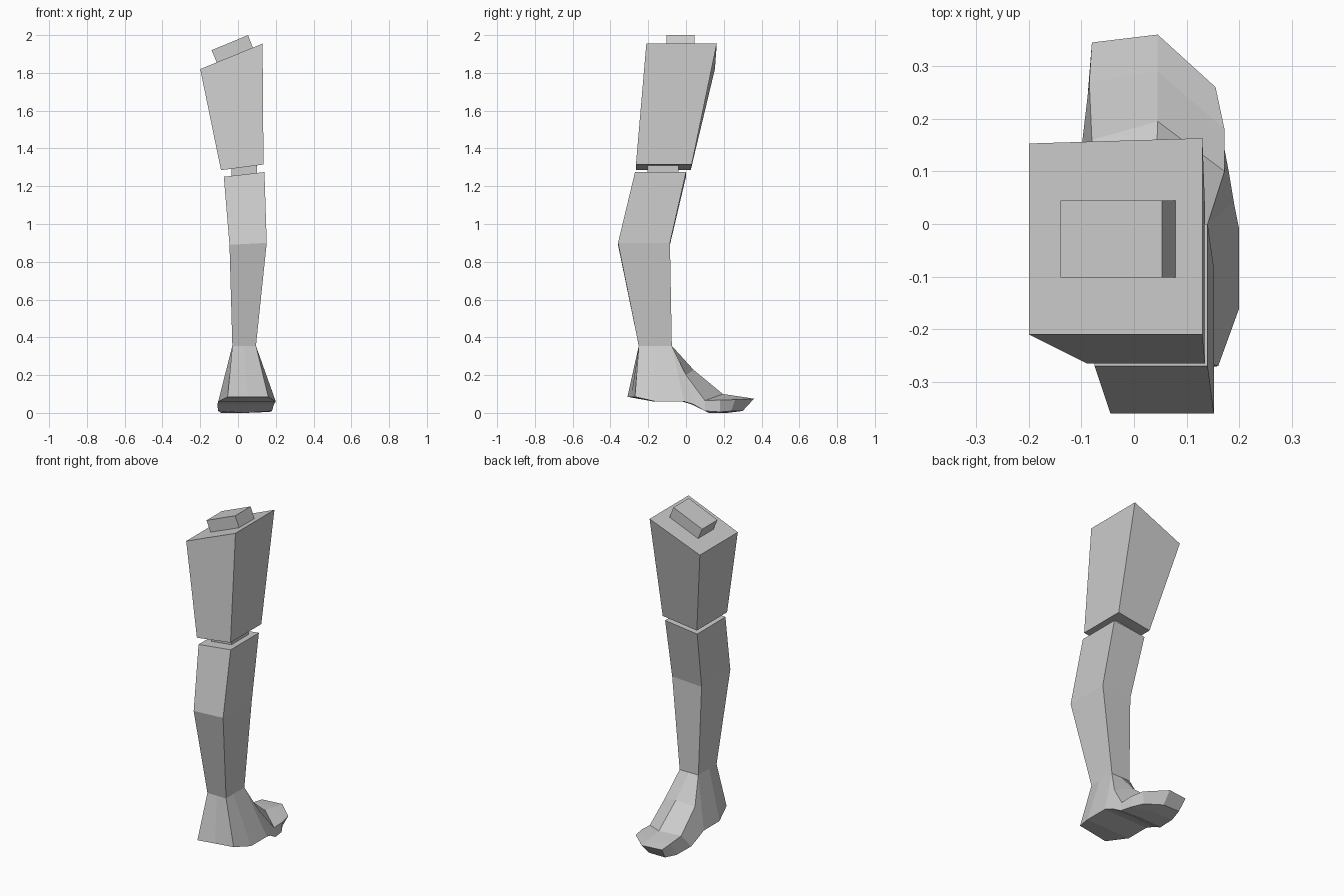
import bpy, bmesh


def loft(name, rings, fan_caps=False):
    """Skin a list of equal-length point rings and close both ends."""
    bm = bmesh.new()
    rows = [[bm.verts.new(p) for p in ring] for ring in rings]
    n = len(rows[0])
    for a, b in zip(rows, rows[1:]):
        for i in range(n):
            j = (i + 1) % n
            bm.faces.new((a[i], a[j], b[j], b[i]))
    for r in (rows[0], rows[-1]):
        if fan_caps:  # two quads meeting on the middle line
            bm.faces.new((r[0], r[1], r[4], r[5]))
            bm.faces.new((r[1], r[2], r[3], r[4]))
        else:
            bm.faces.new(r)
    bmesh.ops.remove_doubles(bm, verts=bm.verts, dist=0.0005)
    bmesh.ops.recalc_face_normals(bm, faces=bm.faces)
    mesh = bpy.data.meshes.new(name)
    bm.to_mesh(mesh)
    bm.free()
    obj = bpy.data.objects.new(name, mesh)
    bpy.context.collection.objects.link(obj)
    return obj


def slab(x0, z0, x1, z1, y0, y1, y1_left=None):
    """Four-point ring whose height tilts from the left to the right side."""
    yl = y1 if y1_left is None else y1_left
    return [(x0, y0, z0), (x1, y0, z1), (x1, y1, z1), (x0, yl, z0)]


# hip peg, tilted with the top of the thigh
loft("hip_peg", [slab(-0.14, 1.92, 0.053, 2.0, -0.102, 0.045),
                 slab(-0.11, 1.85, 0.08, 1.93, -0.102, 0.045)])

# thigh
loft("thigh", [slab(-0.20, 1.82, 0.13, 1.955, -0.21, 0.163, 0.153),
               slab(-0.09, 1.285, 0.135, 1.315, -0.265, 0.03, 0.025)])

# knee peg between thigh and shin
loft("knee_peg", [slab(-0.035, 1.30, 0.10, 1.318, -0.205, -0.04),
                  slab(-0.035, 1.25, 0.10, 1.262, -0.205, -0.04)])

# shin with the calf bulge
loft("shin", [slab(-0.075, 1.25, 0.14, 1.275, -0.27, 0.0),
              slab(-0.045, 0.89, 0.152, 0.90, -0.36, -0.085),
              slab(-0.03, 0.355, 0.095, 0.355, -0.25, -0.075)])


def ankle(y):
    """Flat top edge of the foot where the shin joins."""
    return [(-0.03, y, 0.355), (0.033, y, 0.355), (0.095, y, 0.355)]


# foot: sections from heel to toe (top left, mid, right; bottom right, mid, left)
loft("foot", [
    ankle(-0.25) + [(0.16, -0.27, 0.085), (0.05, -0.29, 0.085), (-0.055, -0.31, 0.085)],
    ankle(-0.18) + [(0.20, -0.16, 0.06), (0.05, -0.165, 0.06), (-0.105, -0.17, 0.06)],
    ankle(-0.075) + [(0.20, -0.01, 0.06), (0.05, -0.015, 0.06), (-0.105, -0.02, 0.06)],
    [(-0.06, 0.0, 0.20), (0.04, 0.04, 0.228), (0.14, 0.0, 0.20),
     (0.19, 0.04, 0.045), (0.04, 0.04, 0.045), (-0.11, 0.03, 0.045)],
    [(-0.08, 0.16, 0.09), (0.045, 0.195, 0.10), (0.172, 0.10, 0.065),
     (0.18, 0.10, 0.01), (0.04, 0.12, 0.0), (-0.105, 0.10, 0.01)],
    [(-0.085, 0.27, 0.085), (0.045, 0.29, 0.086), (0.172, 0.18, 0.068),
     (0.165, 0.18, 0.005), (0.04, 0.22, 0.0), (-0.09, 0.22, 0.0)],
    [(-0.08, 0.345, 0.075), (0.045, 0.36, 0.075), (0.155, 0.26, 0.07),
     (0.13, 0.24, 0.01), (0.04, 0.30, 0.01), (-0.07, 0.30, 0.01)],
], fan_caps=True)
